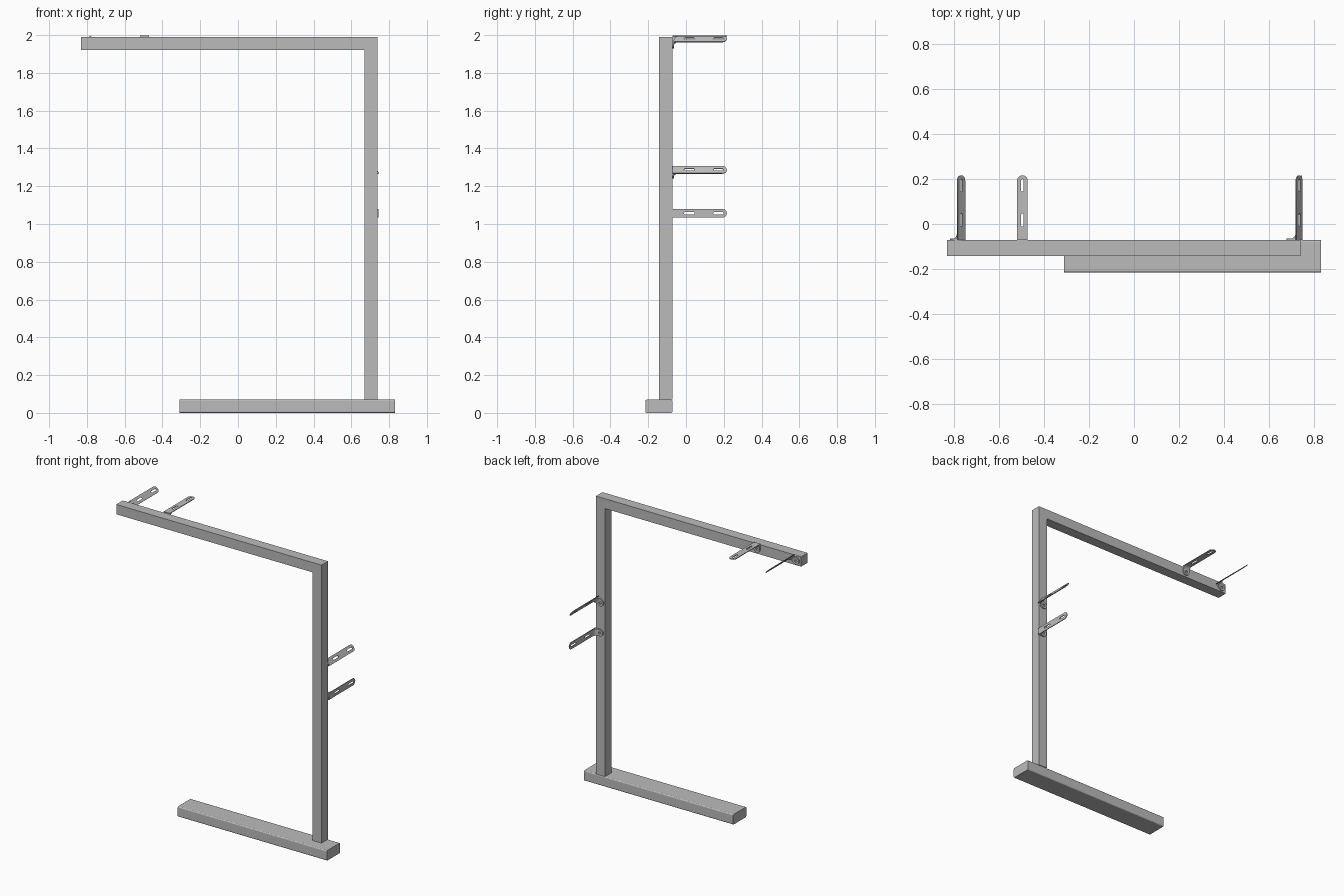
import bpy, bmesh
from math import pi, sin, cos, radians
from mathutils import Matrix, Vector

if "Cube" in bpy.data.objects:
    bpy.data.objects.remove(bpy.data.objects["Cube"])

grey = bpy.data.materials.new("steel grey")
grey.use_nodes = True
grey.diffuse_color = (0.5, 0.5, 0.5, 1)
grey.node_tree.nodes["Principled BSDF"].inputs["Base Color"].default_value = (0.5, 0.5, 0.5, 1)

BACK = -0.072      # rear face of the frame
FRONT = -0.143     # front face of the frame


def add_object(name, mesh):
    obj = bpy.data.objects.new(name, mesh)
    bpy.context.collection.objects.link(obj)
    if not mesh.materials:
        mesh.materials.append(grey)
    return obj


def prism(bm, points, offset):
    """Extrude a closed outline along an offset."""
    face = bm.faces.new([bm.verts.new(p) for p in points])
    ext = bmesh.ops.extrude_face_region(bm, geom=[face])
    verts = [g for g in ext["geom"] if isinstance(g, bmesh.types.BMVert)]
    bmesh.ops.translate(bm, verts=verts, vec=offset)
    bmesh.ops.recalc_face_normals(bm, faces=bm.faces)


def prism_object(name, points, offset):
    bm = bmesh.new()
    prism(bm, points, offset)
    mesh = bpy.data.meshes.new(name)
    bm.to_mesh(mesh)
    bm.free()
    return add_object(name, mesh)


def arc(cx, cy, r, start, end, n=10):
    return [(cx + r * cos(start + (end - start) * i / n),
             cy + r * sin(start + (end - start) * i / n)) for i in range(n + 1)]


def slot(y0, y1, r):
    """Rounded slot along y; a circle when both ends meet."""
    pts = arc(0, y1, r, 0, pi, 8) + arc(0, y0, r, pi, 2 * pi, 8)
    return pts if y1 > y0 else arc(0, y0, r, 0, 2 * pi * 15 / 16, 15)


def tab_outline(y0, y1, r):
    return [(-r, y0), (r, y0)] + arc(0, y1 - r, r, 0, pi)


def plate(bm, loops, thickness, matrix):
    """Flat plate with holes, centred on its thickness."""
    curve = bpy.data.curves.new("plate outline", "CURVE")
    curve.dimensions = "2D"
    curve.fill_mode = "BOTH"
    curve.extrude = thickness / 2
    for loop in loops:
        s = curve.splines.new("POLY")
        s.points.add(len(loop) - 1)
        for p, (x, y) in zip(s.points, loop):
            p.co = (x, y, 0, 1)
        s.use_cyclic_u = True
    tmp = bpy.data.objects.new("plate outline", curve)
    mesh = bpy.data.meshes.new_from_object(tmp)
    mesh.transform(matrix)
    bm.from_mesh(mesh)
    bpy.data.objects.remove(tmp)
    bpy.data.meshes.remove(mesh)
    bpy.data.curves.remove(curve)


# Floor foot with softened long edges
foot = prism_object("base_foot",
                    [(-0.31, -0.215, 0), (-0.31, BACK, 0),
                     (-0.31, BACK, 0.07), (-0.31, -0.215, 0.07)], (1.14, 0, 0))
bm = bmesh.new()
bm.from_mesh(foot.data)
long_edges = [e for e in bm.edges
              if abs((e.verts[0].co - e.verts[1].co).x) > 0.5]
bmesh.ops.bevel(bm, geom=long_edges, offset=0.007, segments=3, profile=0.5,
                affect="EDGES")
bm.to_mesh(foot.data)
bm.free()

# Upright post and top beam in one piece
prism_object("post_and_beam",
             [(x, FRONT, z) for x, z in
              [(0.67, 0.07), (0.738, 0.07), (0.738, 1.99), (-0.83, 1.99),
               (-0.83, 1.922), (0.67, 1.922)]], (0, BACK - FRONT, 0))

# Slotted angle bracket: strap along y, mounting tab hanging down local z
HALF, STRAP, TAB = 0.0235, 0.005, 0.008
bm = bmesh.new()
plate(bm, [tab_outline(BACK, 0.216, HALF), slot(-0.005, 0.04, 0.006),
           slot(0.15, 0.193, 0.006)],
      STRAP, Matrix.Translation((0, 0, -STRAP / 2)))
plate(bm, [tab_outline(0, 0.064, HALF), slot(0.04, 0.04, 0.009)], TAB,
      Matrix.Translation((0, BACK + TAB / 2, 0)) @ Matrix.Rotation(-pi / 2, 4, "X"))
# Curved fillet in the bend
r = 0.024
y_c, z_c = BACK + TAB + r, -STRAP - r
curve_pts = arc(y_c, z_c, r, pi / 2, pi, 6)
prism(bm, [(-HALF, y, z) for y, z in curve_pts + [(BACK + TAB, -STRAP)]],
      (2 * HALF, 0, 0))
bracket_mesh = bpy.data.meshes.new("slotted_bracket")
bm.to_mesh(bracket_mesh)
bm.free()

for name, x, z, tilt in [("beam_bracket_outer", -0.765, 1.982, 45),
                         ("beam_bracket_inner", -0.495, 1.997, 0),
                         ("post_bracket_upper", 0.734, 1.288, 55),
                         ("post_bracket_lower", 0.745, 1.057, 90)]:
    obj = add_object(name, bracket_mesh)
    obj.location = (x, 0, z)
    obj.rotation_euler.y = radians(tilt)
